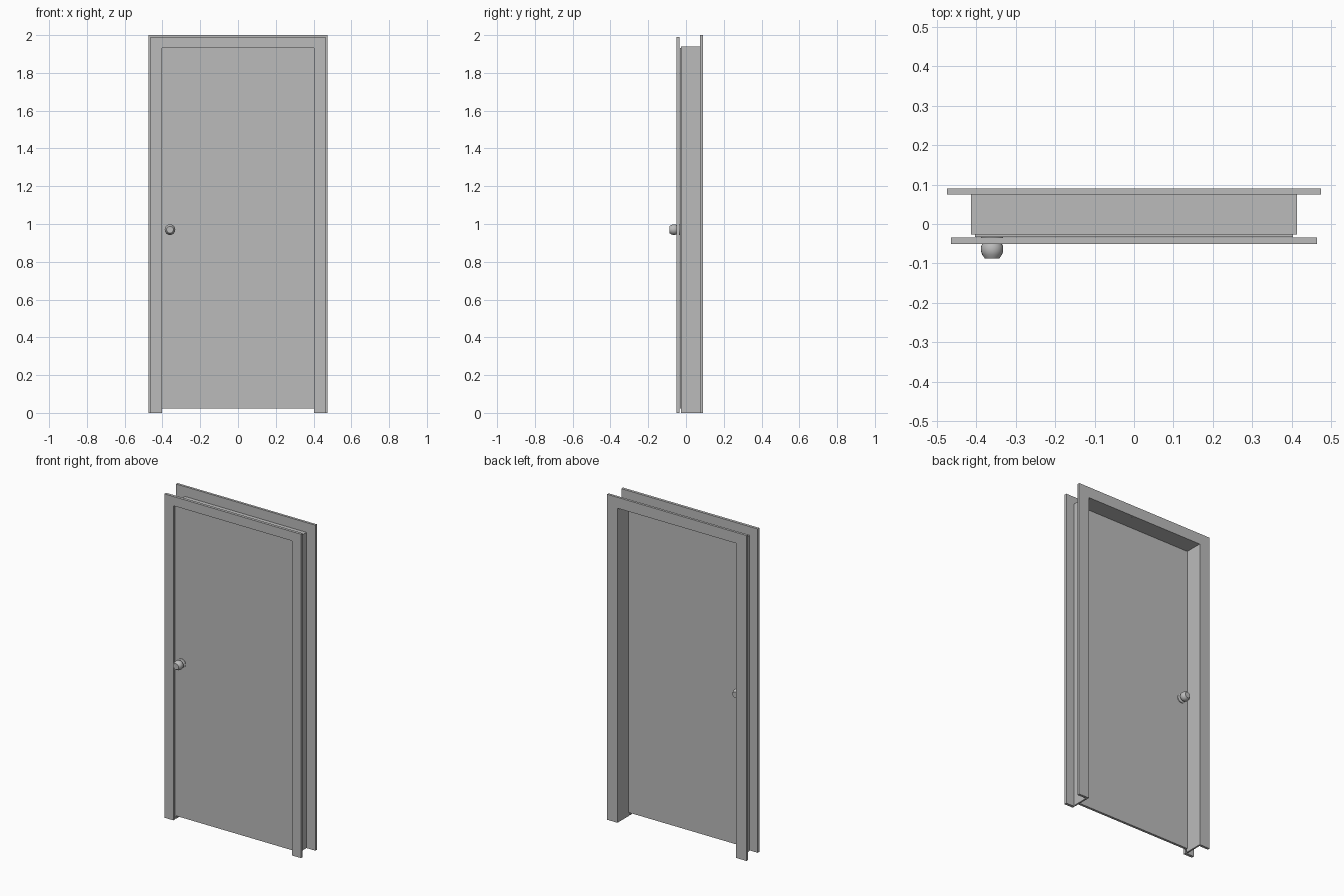
import bpy
import bmesh
import math
from mathutils import Matrix, Vector

cube = bpy.data.objects.get("Cube")
if cube:
    bpy.data.objects.remove(cube, do_unlink=True)

# One plain grey for every part
grey = bpy.data.materials.new("plain_grey")
grey.use_nodes = True
GREY = (0.5, 0.5, 0.5, 1.0)
grey.diffuse_color = GREY
grey.node_tree.nodes["Principled BSDF"].inputs["Base Color"].default_value = GREY

OPEN_X, OPEN_TOP = 0.403, 1.933    # clear opening of the doorway
DOOR_FRONT, DOOR_BACK = -0.033, -0.018


def add_object(name, bm):
    bmesh.ops.recalc_face_normals(bm, faces=bm.faces)
    mesh = bpy.data.meshes.new(name)
    bm.to_mesh(mesh)
    bm.free()
    mesh.materials.append(grey)
    obj = bpy.data.objects.new(name, mesh)
    bpy.context.collection.objects.link(obj)
    return obj


def extruded(name, outline, y0, y1):
    """Extrude an x-z outline from y0 to y1."""
    bm = bmesh.new()
    face = bm.faces.new([bm.verts.new((x, y0, z)) for x, z in outline])
    new = bmesh.ops.extrude_face_region(bm, geom=[face])["geom"]
    verts = [v for v in new if isinstance(v, bmesh.types.BMVert)]
    bmesh.ops.translate(bm, verts=verts, vec=(0, y1 - y0, 0))
    return add_object(name, bm)


def doorway_frame(name, outer_x, top, y0, y1):
    """Upside-down U around the opening, standing on the ground."""
    half = [(outer_x, top), (outer_x, 0), (OPEN_X, 0), (OPEN_X, OPEN_TOP)]
    outline = half + [(-x, z) for x, z in reversed(half)]
    return extruded(name, outline, y0, y1)


def lathe_knob(name, y, direction):
    """Spin a knob profile (radius, distance from the door) about the y axis."""
    profile = [(0, 0), (0.028, 0), (0.028, 0.004), (0.022, 0.007),
               (0.013, 0.009), (0.013, 0.014), (0.025, 0.018),
               (0.028, 0.024), (0.028, 0.036), (0.025, 0.045),
               (0.018, 0.055), (0.014, 0.055), (0, 0.054)]
    bm = bmesh.new()
    verts = [bm.verts.new((r, direction * d, 0)) for r, d in profile]
    edges = [bm.edges.new(pair) for pair in zip(verts, verts[1:])]
    bmesh.ops.spin(bm, geom=verts + edges, cent=(0, 0, 0), axis=(0, 1, 0),
                   angle=2 * math.pi, steps=24)
    bmesh.ops.remove_doubles(bm, verts=bm.verts, dist=1e-5)
    bmesh.ops.transform(bm, matrix=Matrix.Translation(Vector((-0.36, y, 0.97))),
                        verts=bm.verts)
    obj = add_object(name, bm)
    bpy.ops.object.select_all(action="DESELECT")
    obj.select_set(True)
    bpy.context.view_layer.objects.active = obj
    bpy.ops.object.shade_smooth_by_angle(angle=math.radians(35))
    return obj


# Frame: trim boards on both wall faces and the jamb lining between them
doorway_frame("front_trim", 0.464, 1.99, -0.051, -0.034)
doorway_frame("back_trim", 0.474, 2.0, 0.075, 0.090)
doorway_frame("jamb", 0.413, 1.94, -0.027, 0.075)

# Door leaf, with a small gap above the floor
extruded("door_leaf", [(-OPEN_X, 0.022), (OPEN_X, 0.022),
                       (OPEN_X, OPEN_TOP), (-OPEN_X, OPEN_TOP)],
         DOOR_FRONT, DOOR_BACK)

# Knobs on both sides
lathe_knob("front_knob", DOOR_FRONT, -1)
lathe_knob("back_knob", DOOR_BACK, 1)
